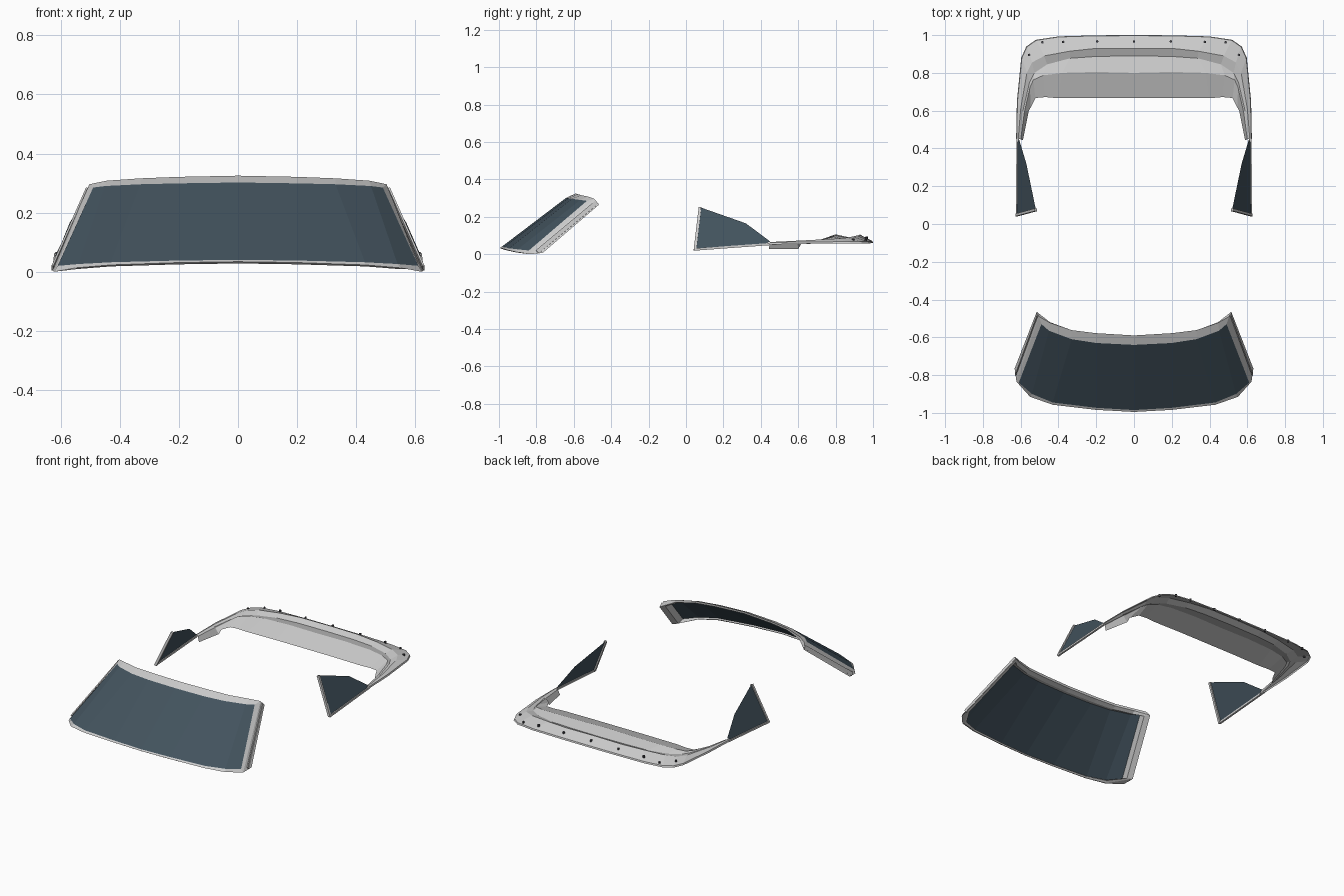
import bpy, bmesh
from mathutils import Vector

if "Cube" in bpy.data.objects:
    bpy.data.objects.remove(bpy.data.objects["Cube"])

glass_mat = bpy.data.materials.new("tinted_glass")
glass_mat.diffuse_color = (0.055, 0.085, 0.11, 1)
glass_mat.use_nodes = True
glass_mat.node_tree.nodes["Principled BSDF"].inputs["Base Color"].default_value = glass_mat.diffuse_color
dark_mat = bpy.data.materials.new("dark_metal")
dark_mat.diffuse_color = (0.06, 0.06, 0.07, 1)
dark_mat.use_nodes = True
dark_mat.node_tree.nodes["Principled BSDF"].inputs["Base Color"].default_value = dark_mat.diffuse_color


def make(name, verts, faces, mat=None, up=False):
    bm = bmesh.new()
    vs = [bm.verts.new(v) for v in verts]
    for f in faces:
        bm.faces.new([vs[i] for i in f])
    bmesh.ops.recalc_face_normals(bm, faces=bm.faces)
    if up and sum(f.normal.z * f.calc_area() for f in bm.faces) < 0:
        bmesh.ops.reverse_faces(bm, faces=bm.faces)
    me = bpy.data.meshes.new(name)
    bm.to_mesh(me)
    bm.free()
    ob = bpy.data.objects.new(name, me)
    bpy.context.collection.objects.link(ob)
    if mat:
        me.materials.append(mat)
    return ob


def flip(p):
    return (-p[0], p[1], p[2])


def spread(half):
    """Mirror an open half row (starting at x = 0) into a full row."""
    return [flip(p) for p in reversed(half[1:])] + half


def ring(half):
    """Mirror a half row with both ends at x = 0 into a closed loop."""
    return half + [flip(p) for p in reversed(half[1:-1])]


def loft(name, rows, mat=None, loop=False, tube=False, up=False):
    n, m = len(rows[0]), len(rows)
    faces = []
    for r in range(m if tube else m - 1):
        for i in range(n if loop else n - 1):
            a, b, j = r * n, ((r + 1) % m) * n, (i + 1) % n
            faces.append((a + i, a + j, b + j, b + i))
    return make(name, [p for row in rows for p in row], faces, mat, up)


def beam(name, a, b, u, v, mat=None):
    """Rectangular bar from a to b with cross-section half vectors u and v."""
    a, b, u, v = map(Vector, (a, b, u, v))
    vs = [c + s * u + t * v for c in (a, b) for s, t in ((-1, -1), (1, -1), (1, 1), (-1, 1))]
    return make(name, vs, [(0, 1, 2, 3), (4, 5, 6, 7), (0, 1, 5, 4),
                           (1, 2, 6, 5), (2, 3, 7, 6), (3, 0, 4, 7)], mat)


# Windshield: cross-section rows running bottom centre -> corner -> top centre
glass_edge = [(0, -.985, .04), (.2, -.973, .038), (.43, -.945, .032), (.54, -.90, .026),
              (.61, -.84, .02), (.49, -.53, .285), (.45, -.565, .29), (.33, -.61, .296),
              (.2, -.63, .299), (0, -.64, .302)]
outer_front = [(0, -.995, .034), (.2, -.984, .031), (.43, -.957, .023), (.55, -.915, .013),
               (.622, -.835, .0), (.503, -.49, .296), (.445, -.523, .308), (.33, -.562, .316),
               (.2, -.578, .321), (0, -.59, .325)]
outer_rear = [(0, -.985, .028), (.2, -.974, .025), (.43, -.947, .018), (.545, -.905, .009),
              (.632, -.765, .008), (.515, -.465, .265), (.445, -.52, .292), (.33, -.563, .302),
              (.2, -.58, .307), (0, -.592, .311)]
inner_rear = [(0, -.978, .034), (.2, -.966, .032), (.43, -.938, .026), (.535, -.893, .018),
              (.605, -.785, .012), (.493, -.495, .263), (.44, -.545, .281), (.33, -.588, .291),
              (.2, -.606, .296), (0, -.618, .3)]
loft("windshield_frame", [ring(r) for r in (glass_edge, outer_front, outer_rear, inner_rear)],
     loop=True, tube=True)
loft("windshield_glass", [spread(glass_edge[:5]), spread(glass_edge[:4:-1])], glass_mat, up=True)

# Rear deck trim: rows from the outer rim inward, each centre -> side -> front tip
rim = [(0, 1, .06), (.2, .999, .06), (.4, .993, .059), (.52, .975, .058),
       (.57, .94, .057), (.597, .88, .057), (.62, .65, .056), (.624, .45, .052)]
rim_top = [(x * .995, y - .003, z + .01) for x, y, z in rim]
deck = [(0, .93, .105), (.2, .93, .103), (.34, .915, .1), (.475, .89, .094),
        (.54, .855, .088), (.567, .80, .083), (.60, .61, .073), (.613, .45, .065)]
dip = [(0, .89, .086), (.2, .887, .086), (.34, .877, .084), (.46, .845, .081),
       (.527, .80, .078), (.553, .75, .075), (.588, .6, .066), (.605, .45, .061)]
ridge = [(0, .80, .106), (.2, .805, .105), (.38, .80, .101), (.48, .787, .094),
         (.533, .763, .086), (.55, .725, .08), (.58, .595, .066), (.60, .448, .06)]
inner = [(0, .667, .06), (.2, .667, .06), (.4, .666, .058), (.47, .672, .057),
         (.522, .667, .056), (.548, .615, .054), (.557, .60, .028), (.588, .443, .027)]
loft("rear_deck_trim", [spread(r) for r in (rim, rim_top, deck, dip, ridge, inner)], up=True)

# Fastener studs along the rear deck
for i, (x, y, z) in enumerate([(0, .966, .088), (.195, .966, .087), (.375, .964, .085),
                               (.485, .962, .075), (.555, .895, .078)]):
    for s in ((1, -1) if x else (1,)):
        bpy.ops.mesh.primitive_cylinder_add(vertices=8, radius=.007, depth=.014,
                                            location=(s * x, y, z))
        bpy.context.object.name = f"deck_stud_{i}_{'right' if s > 0 else 'left'}"
        bpy.context.object.data.materials.append(dark_mat)

# Side parts, built once per side
for s, side in ((1, "right"), (-1, "left")):
    def at(x, y, z):
        return (s * x, y, z)

    # Quarter window with its front and lower mouldings
    make(f"quarter_glass_{side}",
         [at(.62, .055, .028), at(.52, .078, .25), at(.57, .32, .165), at(.609, .45, .068),
          at(.617, .43, .058)], [(0, 1, 2, 3, 4)], glass_mat)
    beam(f"quarter_front_seal_{side}", at(.62, .048, .022), at(.52, .075, .25),
         at(.007, 0, .003), (0, .007, 0))
    beam(f"quarter_lower_seal_{side}", at(.62, .045, .025), at(.616, .46, .055),
         at(.006, 0, 0), (0, 0, .006))
    # Weather strip along the windshield pillar
    beam(f"pillar_strip_{side}", at(.628, -.795, .012), at(.511, -.477, .277),
         at(.003, 0, .001), (0, .008, -.008))
